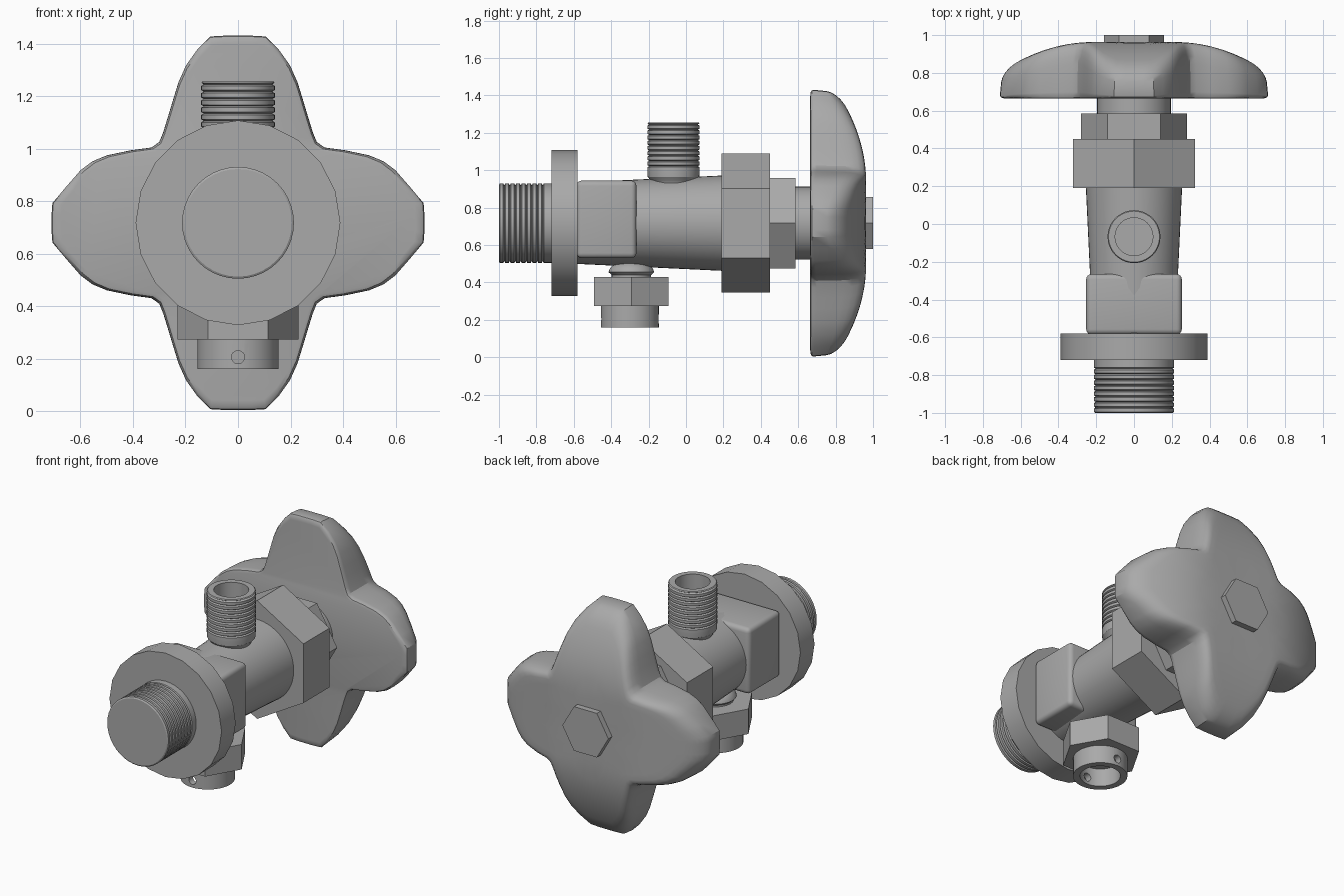
import bpy, bmesh, math
from mathutils import Vector

if "Cube" in bpy.data.objects:
    bpy.data.objects.remove(bpy.data.objects["Cube"], do_unlink=True)

AXIS_Z = 0.717  # height of the main valve axis

metal = bpy.data.materials.new("grey metal")
metal.use_nodes = True
GREY = (0.4, 0.4, 0.4, 1)
metal.diffuse_color = GREY
metal.node_tree.nodes["Principled BSDF"].inputs["Base Color"].default_value = GREY


def finish(name, bm, smooth=True):
    bmesh.ops.recalc_face_normals(bm, faces=bm.faces)
    mesh = bpy.data.meshes.new(name)
    bm.to_mesh(mesh)
    bm.free()
    mesh.materials.append(metal)
    obj = bpy.data.objects.new(name, mesh)
    bpy.context.collection.objects.link(obj)
    if smooth:
        shade(obj)
    return obj


def shade(obj):
    bpy.ops.object.select_all(action="DESELECT")
    obj.select_set(True)
    bpy.context.view_layer.objects.active = obj
    bpy.ops.object.shade_smooth_by_angle(angle=math.radians(32))


def skin(bm, loops):
    """Join rings of points with quads and cap both ends."""
    rings = [[bm.verts.new(p) for p in loop] for loop in loops]
    n = len(rings[0])
    for a, b in zip(rings, rings[1:]):
        for i in range(n):
            j = (i + 1) % n
            bm.faces.new((a[i], a[j], b[j], b[i]))
    bm.faces.new(rings[0])
    bm.faces.new(rings[-1])


def lathe(name, profile, axis="Y", centre=(0, 0, AXIS_Z), sides=40, phase=0):
    """Revolve (radius, position) pairs about an axis through centre."""
    bm = bmesh.new()
    loops = []
    for r, t in profile:
        loop = []
        for i in range(sides):
            a = math.radians(phase) + math.tau * i / sides
            u, v = r * math.cos(a), r * math.sin(a)
            p = Vector((u, t, v)) if axis == "Y" else Vector((u, v, t))
            loop.append(p + Vector(centre))
        loops.append(loop)
    skin(bm, loops)
    return finish(name, bm, smooth=sides > 6)


def prism(name, r, a, b, **kw):
    return lathe(name, [(r, a), (r, b)], **kw)


def thread(start, end, crest, root, turns):
    """Profile of flat-topped threads between two positions."""
    pitch = (end - start) / turns
    points = []
    for i in range(turns):
        t = start + i * pitch
        points += [(crest, t), (crest, t + pitch * 0.6), (root, t + pitch * 0.8)]
    return points + [(crest, end)]


# Inlet: threaded pipe, wall flange and squared wrench flats
lathe("inlet_thread", [(0.205, -1.0)] + thread(-0.995, -0.76, 0.213, 0.203, 8)
      + [(0.213, -0.57)])
prism("wall_flange", 0.39, -0.72, -0.58, sides=20, phase=90)

bm = bmesh.new()
bmesh.ops.create_cube(bm, size=1)
bmesh.ops.scale(bm, vec=(0.506, 0.32, 0.415), verts=bm.verts)
bmesh.ops.translate(bm, vec=(0, -0.425, 0.737), verts=bm.verts)
bmesh.ops.bevel(bm, geom=bm.edges[:], offset=0.028, segments=4,
                profile=0.5, affect="EDGES")
finish("wrench_block", bm)

# Tapered body, nuts and stem along the main axis
lathe("valve_body", [(0.217, -0.6), (0.255, 0.2)], sides=48)
prism("bonnet_nut", 0.372, 0.19, 0.45, sides=6, phase=30)
prism("packing_nut", 0.28, 0.44, 0.585, sides=6)
prism("stem", 0.195, 0.57, 0.69)
prism("handle_bolt", 0.16, 0.94, 1.0, sides=6)

# Threaded, hollow top nipple
lathe("top_nipple",
      [(0.11, 0.85), (0.113, 0.93), (0.122, 0.945), (0.138, 0.965), (0.14, 0.995)]
      + thread(1.0, 1.25, 0.14, 0.13, 9)
      + [(0.135, 1.256), (0.1, 1.256), (0.1, 1.0)],
      axis="Z", centre=(0, -0.067, 0))

# Lower outlet: domed neck, hex nut and drilled collar
OUTLET = (0, -0.292, 0)
lathe("outlet_neck", [(0.105, 0.42), (0.105, 0.44), (0.122, 0.455), (0.115, 0.475),
                      (0.095, 0.495), (0.06, 0.51), (0.055, 0.56)],
      axis="Z", centre=OUTLET)
prism("outlet_nut", 0.23, 0.273, 0.43, axis="Z", centre=OUTLET, sides=6)
collar = lathe("outlet_collar", [(0.155, 0.29), (0.155, 0.16), (0.115, 0.16), (0.115, 0.28)],
               axis="Z", centre=(0, -0.3, 0))
drill = prism("collar_drill", 0.025, -0.6, 0.0, centre=(0, 0, 0.205), sides=16)
drill.hide_render = True
cut = collar.modifiers.new("cross_hole", "BOOLEAN")
cut.operation = "DIFFERENCE"
cut.solver = "EXACT"
cut.object = drill
bpy.context.view_layer.objects.active = collar
bpy.ops.object.modifier_apply(modifier=cut.name)
bpy.data.objects.remove(drill, do_unlink=True)
shade(collar)

# Four-lobed handle: one quarter outline from top lobe to side lobe
QUARTER = [(0.05, 0.713), (0.105, 0.71), (0.155, 0.66), (0.198, 0.6), (0.227, 0.535),
           (0.25, 0.46), (0.268, 0.4), (0.285, 0.345), (0.3, 0.308), (0.33, 0.287),
           (0.41, 0.276), (0.5, 0.257), (0.555, 0.234), (0.6, 0.2), (0.655, 0.137),
           (0.707, 0.075), (0.71, 0.035)]
half = QUARTER + [(x, -z) for x, z in reversed(QUARTER)]
outline = half + [(-x, z) for x, z in reversed(half)]
FRONT, BACK = 0.664, 0.963


def dome(x, z):
    """Back surface, flat in the middle and falling along each arm."""
    reach = max(max(abs(x), abs(z)) - 0.22, 0)
    return BACK - 0.66 * reach ** 2


def handle_ring(scale, rise):
    """Outline ring; rise 0 is the flat front, rise 1 the domed back."""
    ring = []
    for x, z in outline:
        x, z = x * scale, z * scale
        ring.append((x, FRONT + (dome(x, z) - FRONT) * rise, z + AXIS_Z))
    return ring


levels = [(0.95, 0), (0.98, 0.015), (0.995, 0.06), (1, 0.12), (0.99, 0.62),
          (0.98, 0.76), (0.96, 0.87), (0.93, 0.95), (0.89, 0.99), (0.84, 1),
          (0.74, 1), (0.64, 1), (0.54, 1), (0.44, 1), (0.3, 1)]
bm = bmesh.new()
skin(bm, [handle_ring(s, t) for s, t in levels])
finish("handle", bm)
